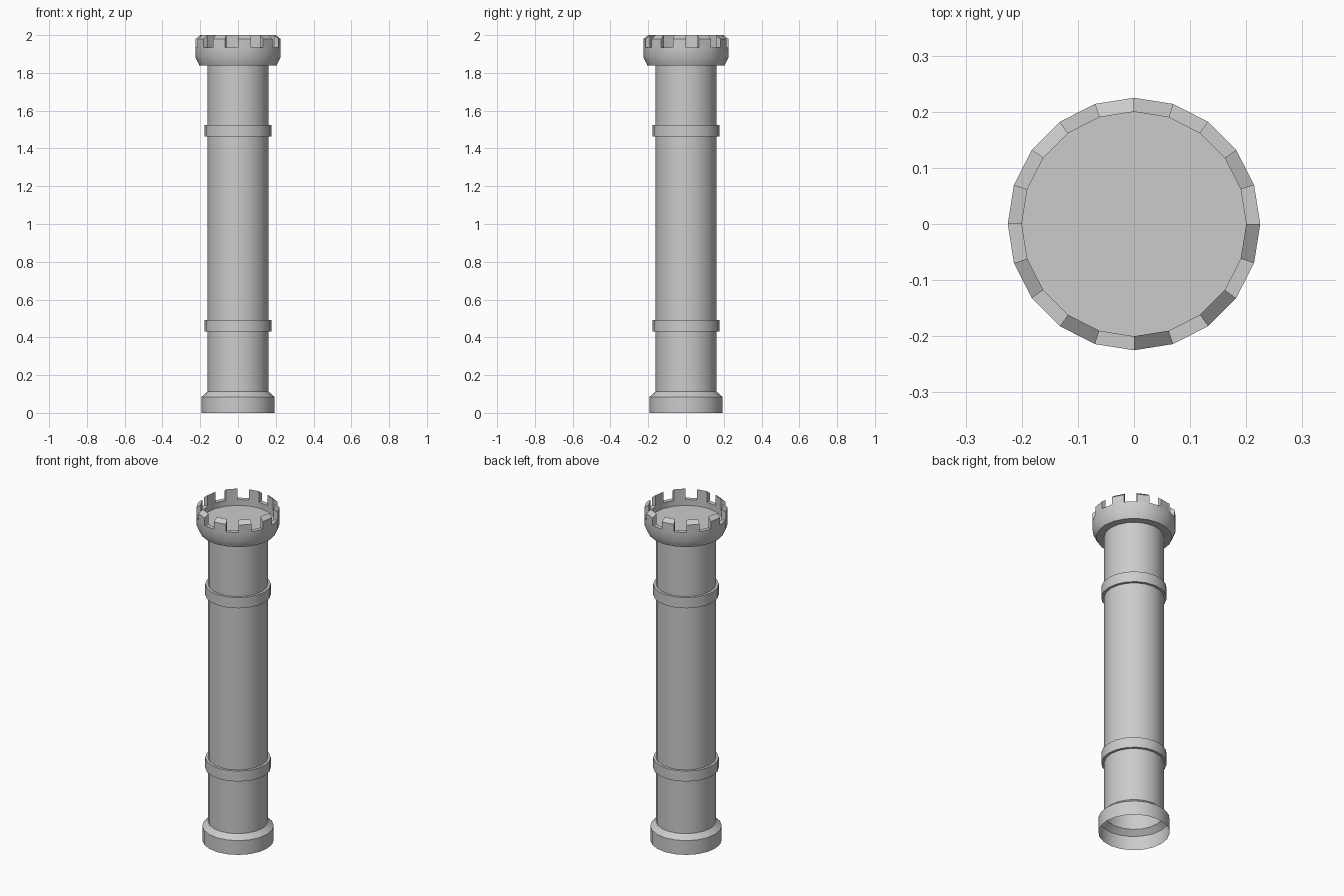
import bpy, bmesh
from math import cos, sin, pi, radians

if "Cube" in bpy.data.objects:
    bpy.data.objects.remove(bpy.data.objects["Cube"])

SIDES = 20


def lathe(name, profile, cap_last=False, edit=None):
    """Revolve (radius, z) points around z, from the lowest outside point upward."""
    bm = bmesh.new()
    rings = [[bm.verts.new((r * cos(2 * pi * k / SIDES), r * sin(2 * pi * k / SIDES), z))
              for k in range(SIDES)] for r, z in profile]
    strips = []
    for a, b in zip(rings, rings[1:]):
        strips.append([bm.faces.new((a[k], a[(k + 1) % SIDES], b[(k + 1) % SIDES], b[k]))
                       for k in range(SIDES)])
    if cap_last:
        bm.faces.new(rings[-1])
    if edit:
        edit(bm, strips)
    mesh = bpy.data.meshes.new(name)
    bm.to_mesh(mesh)
    bm.free()
    obj = bpy.data.objects.new(name, mesh)
    bpy.context.collection.objects.link(obj)
    bpy.ops.object.select_all(action='DESELECT')
    obj.select_set(True)
    bpy.context.view_layer.objects.active = obj
    bpy.ops.object.shade_smooth_by_angle(angle=radians(30))
    return obj


def raise_merlons(bm, strips):
    """Extrude every other rim face into a tooth whose top slopes outward."""
    rim = strips[3][1::2]
    result = bmesh.ops.extrude_discrete_faces(bm, faces=rim)
    for face in result['faces']:
        for v in face.verts:
            v.co.z = 2.0 if v.co.xy.length < 0.21 else 1.98


# Open-bottomed foot with a sloped shoulder, and the shaft
lathe("base_and_shaft", [(0.193, 0), (0.193, 0.085), (0.162, 0.112), (0.162, 1.84)])

# Raised bands around the shaft
for name, low, high in (("lower_band", 0.43, 0.492), ("upper_band", 1.462, 1.525)):
    lathe(name, [(0.162, low), (0.177, low), (0.177, high), (0.162, high)])

# Flared crown with sunken floor and battlements
lathe("crown", [(0.162, 1.84), (0.205, 1.84), (0.225, 1.882), (0.225, 1.935),
                (0.20, 1.935), (0.20, 1.90)], cap_last=True, edit=raise_merlons)
